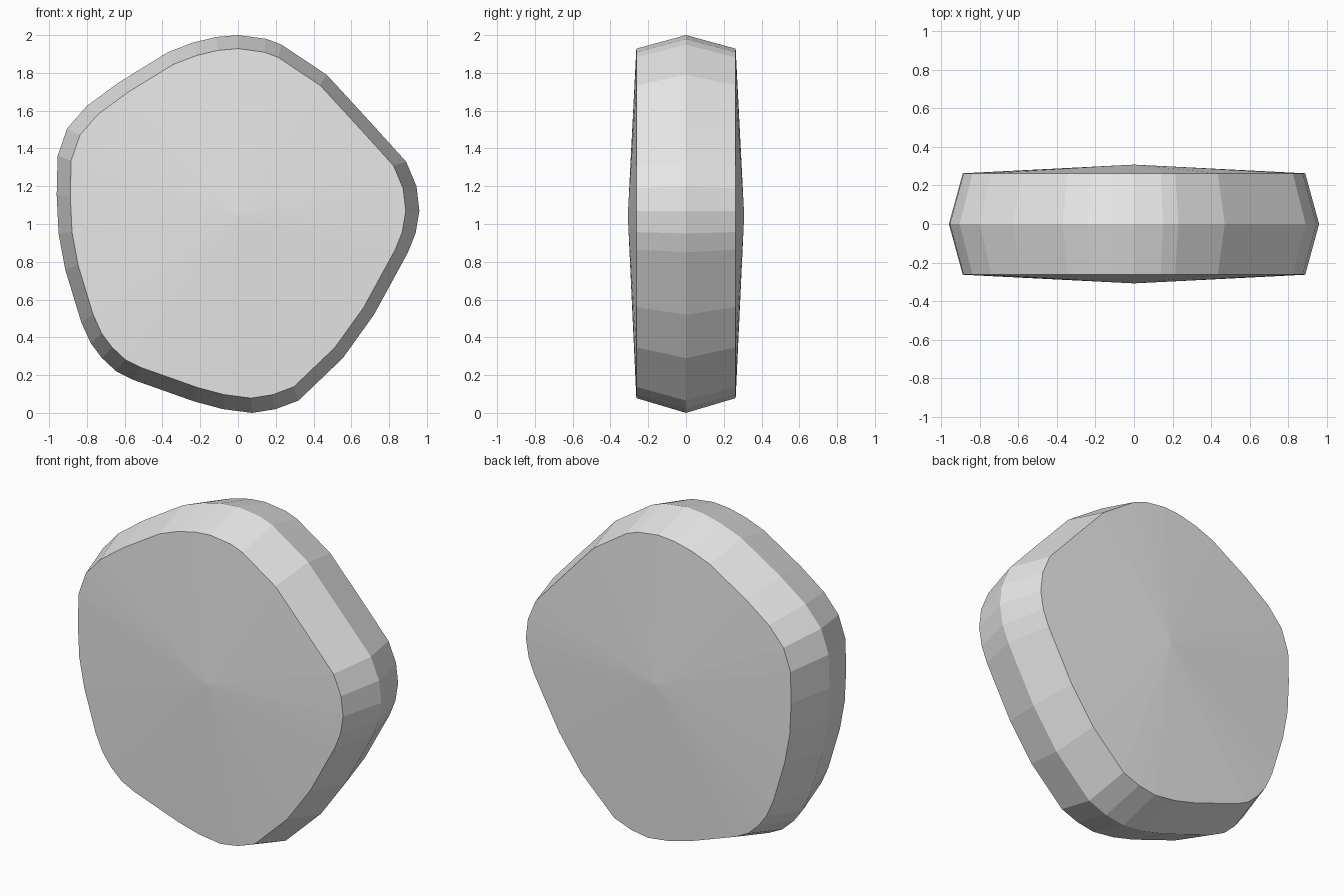
import bpy
import bmesh
from mathutils import Vector

default_cube = bpy.data.objects.get("Cube")
if default_cube:
    bpy.data.objects.remove(default_cube, do_unlink=True)

# Rounded, uneven five-cornered outline of the pebble as (x, z) points
outline = [
    (0, 2), (.15, 1.98), (.23, 1.95), (.47, 1.79), (.7, 1.54), (.89, 1.33),
    (.945, 1.2), (.96, 1.07), (.94, .95), (.9, .85), (.72, .52), (.555, .29),
    (.32, .065), (.2, .02), (.075, 0), (-.08, .02), (-.23, .06), (-.555, .175),
    (-.645, .22), (-.72, .29), (-.78, .37), (-.83, .48), (-.915, .76),
    (-.95, .95), (-.96, 1.155), (-.955, 1.36), (-.905, 1.505), (-.8, 1.625),
    (-.63, 1.75), (-.37, 1.91), (-.24, 1.96), (-.115, 1.99),
]
centre = Vector((0, 0, 1.045))
rim_scale = 0.925      # size of the front and back rims against the girdle
rim_depth = 0.263      # distance of each rim from the middle
peak_depth = 0.308     # distance of each shallow cone tip from the middle


def make_material(name, colour):
    material = bpy.data.materials.new(name)
    material.use_nodes = True
    material.diffuse_color = colour
    material.node_tree.nodes["Principled BSDF"].inputs["Base Color"].default_value = colour
    return material


def add_ring(bm, scale, depth):
    """Add the outline, scaled about its centre, at the given depth."""
    ring = []
    for x, z in outline:
        point = centre + (Vector((x, 0, z)) - centre) * scale
        point.y = depth
        ring.append(bm.verts.new(point))
    return ring


def pairs(ring):
    return zip(ring, ring[1:] + ring[:1])


bm = bmesh.new()
girdle = add_ring(bm, 1, 0)

# Each half: a bevelled side band closed by a shallow cone
for side in (-1, 1):
    rim = add_ring(bm, rim_scale, side * rim_depth)
    peak = bm.verts.new(centre + Vector((0, side * peak_depth, 0)))
    for (a, b), (c, d) in zip(pairs(girdle), pairs(rim)):
        bm.faces.new((a, b, d, c))
        bm.faces.new((c, d, peak))

bmesh.ops.recalc_face_normals(bm, faces=bm.faces)
mesh = bpy.data.meshes.new("pebble")
bm.to_mesh(mesh)
bm.free()
mesh.materials.append(make_material("light grey", (0.8, 0.8, 0.8, 1)))

pebble = bpy.data.objects.new("pebble", mesh)
bpy.context.collection.objects.link(pebble)
